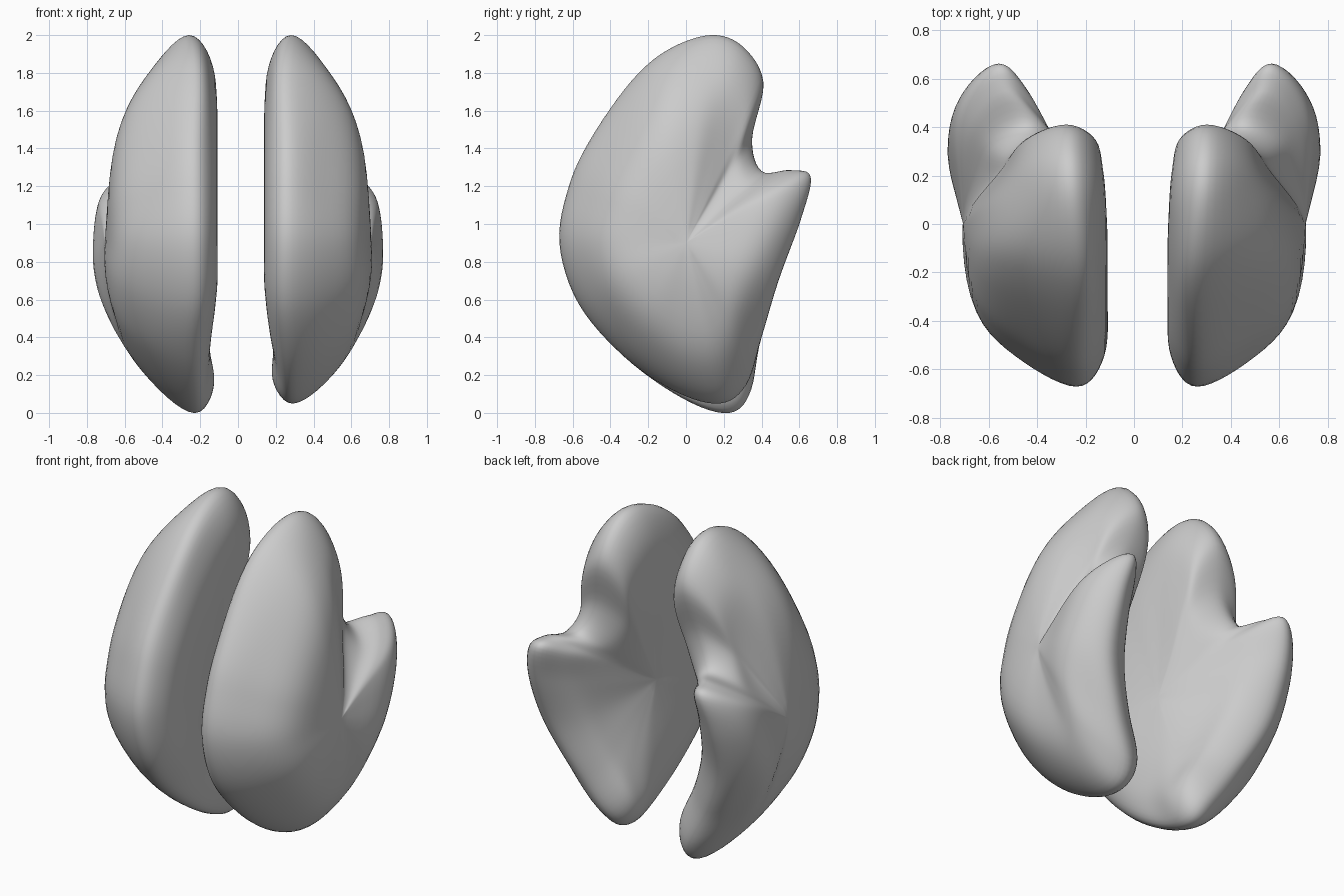
import bpy, bmesh
from mathutils import Vector, Matrix

if "Cube" in bpy.data.objects:
    bpy.data.objects.remove(bpy.data.objects["Cube"])

# Side outline seen from the right, going round from the front edge over the top.
# Each row: y, z, rim x, then outer/inner x at 55% and at 85% of the way to the rim
RIM = [
    (-.67, .90, .26, .655, .14, .47, .16),
    (-.62, 1.2, .26, .655, .14, .455, .16),
    (-.505, 1.45, .26, .66, .14, .46, .16),
    (-.295, 1.75, .25, .66, .14, .48, .16),
    (-.10, 1.92, .26, .65, .14, .49, .16),
    (.13, 2.0, .28, .62, .15, .46, .16),
    (.30, 1.94, .29, .575, .16, .46, .17),
    (.41, 1.75, .30, .55, .18, .46, .185),
    (.35, 1.45, .36, .59, .21, .51, .23),
    (.40, 1.28, .45, .65, .26, .59, .32),
    (.55, 1.285, .54, .715, .32, .65, .43),
    (.66, 1.25, .56, .745, .36, .68, .46),
    (.61, 1.03, .60, .765, .36, .72, .47),
    (.49, .70, .58, .77, .34, .71, .42),
    (.40, .40, .45, .74, .29, .61, .32),
    (.32, .15, .31, .68, .24, .51, .20),
    (.18, .05, .29, .64, .20, .48, .18),
    (-.05, .11, .28, .645, .18, .49, .205),
    (-.33, .30, .28, .67, .16, .50, .18),
    (-.57, .58, .26, .67, .14, .48, .16),
]
CENTRE = (0.0, 0.9)
OUTER_X, INNER_X = .71, .20
N, AROUND, ACROSS = len(RIM), 6, 6


def spline(a, b, c, d, t):
    """Smooth curve from b to c."""
    return 0.5 * (2 * b + (c - a) * t + (2 * a - 5 * b + 4 * c - d) * t * t
                  + (3 * b - a - 3 * c + d) * t ** 3)


def point(row, s, x):
    return Vector((x, CENTRE[0] + (row[0] - CENTRE[0]) * s,
                   CENTRE[1] + (row[1] - CENTRE[1]) * s))


def tilt(col, mid):
    """Slope of the plane that best fits the 55% ring, so the centre is smooth."""
    m, v = Matrix(((0, 0), (0, 0))), Vector((0, 0))
    for r in RIM:
        y, z = .55 * (r[0] - CENTRE[0]), .55 * (r[1] - CENTRE[1])
        m += Matrix(((y * y, y * z), (y * z, z * z)))
        v += Vector((y, z)) * (r[col] - mid)
    return m.inverted() @ v


OUT_TILT, IN_TILT = tilt(3, OUTER_X), tilt(4, INNER_X)


def beyond(r, x, slope):
    """Helper point past the centre that gives the curve the plane's slope."""
    d = Vector((r[0] - CENTRE[0], r[1] - CENTRE[1])) * .55
    return point(r, -.55, x - 2 * slope.dot(d))


def rib(r):
    """Control points from outer centre, over the rim, to inner centre."""
    return [beyond(r, r[3], OUT_TILT), point(r, 0, OUTER_X), point(r, .55, r[3]),
            point(r, .85, r[5]), point(r, 1, r[2]), point(r, .85, r[6]),
            point(r, .55, r[4]), point(r, 0, INNER_X), beyond(r, r[4], IN_TILT)]


def fine_rib(pts):
    out = [spline(*pts[k:k + 4], j / ACROSS)
           for k in range(len(pts) - 3) for j in range(ACROSS)]
    return out[1:]          # both poles are added separately


def make_lobe(name, place):
    ctrl = [rib(r) for r in RIM]
    ribs = []
    for i in range(N):
        quad = [ctrl[(i + k) % N] for k in (-1, 0, 1, 2)]
        for j in range(AROUND):
            ribs.append(fine_rib([spline(*p, j / AROUND) for p in zip(*quad)]))
    bm = bmesh.new()
    grid = [[bm.verts.new(place(p)) for p in r] for r in ribs]
    outer = bm.verts.new(place(Vector((OUTER_X, *CENTRE))))
    inner = bm.verts.new(place(Vector((INNER_X, *CENTRE))))
    for a, b in zip(grid, grid[1:] + grid[:1]):
        bm.faces.new((outer, a[0], b[0]))
        bm.faces.new((inner, b[-1], a[-1]))
        for k in range(len(a) - 1):
            bm.faces.new((a[k], a[k + 1], b[k + 1], b[k]))
    # Relax small ripples
    for _ in range(6):
        bmesh.ops.smooth_vert(bm, verts=bm.verts, factor=0.3,
                              use_axis_x=True, use_axis_y=False, use_axis_z=False)
    bmesh.ops.recalc_face_normals(bm, faces=bm.faces)
    for f in bm.faces:
        f.smooth = True
    mesh = bpy.data.meshes.new(name)
    bm.to_mesh(mesh)
    bm.free()
    obj = bpy.data.objects.new(name, mesh)
    bpy.context.collection.objects.link(obj)


def left_side(p):
    """Mirrored, slightly thicker inward, with a longer lower tip."""
    t = max(0, (.4 - p.z) / .35)
    x = p.x - (.03 + .05 * t) * (.77 - p.x) / .63
    return Vector((-x, p.y + .05 * t * t, p.z - .05 * t * t))


make_lobe("right_lobe", lambda p: p)
make_lobe("left_lobe", left_side)
